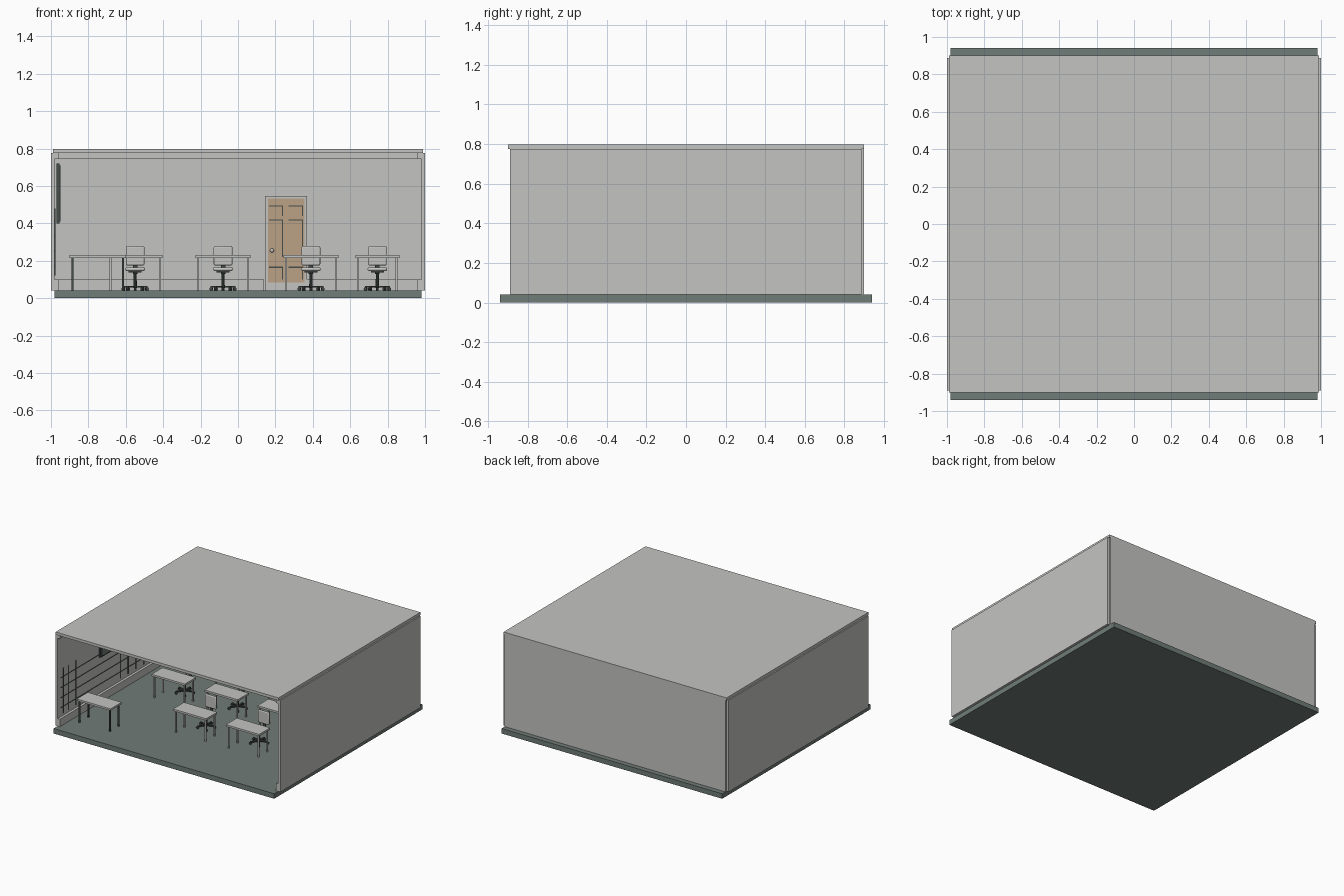
import bpy, bmesh, math
from mathutils import Matrix, Vector

if "Cube" in bpy.data.objects:
    bpy.data.objects.remove(bpy.data.objects["Cube"], do_unlink=True)


def material(name, r, g, b):
    m = bpy.data.materials.new(name)
    m.use_nodes = True
    m.diffuse_color = (r, g, b, 1)
    m.node_tree.nodes["Principled BSDF"].inputs["Base Color"].default_value = (r, g, b, 1)
    return m


PALE = material("pale grey", 0.55, 0.56, 0.54)
FLOOR = material("slate green", 0.16, 0.2, 0.185)
DARK = material("dark grey", 0.06, 0.075, 0.07)
WOOD = material("light wood", 0.5, 0.36, 0.24)


def add_box(bm, x, y, z):
    """Add a box given its (low, high) span on each axis."""
    spans = (x, y, z)
    centre = Vector([(a + b) / 2 for a, b in spans])
    size = [b - a for a, b in spans]
    mat = Matrix.Translation(centre) @ Matrix.Diagonal((*size, 1))
    bmesh.ops.create_cube(bm, size=1, matrix=mat)


def finish(name, bm, mat, bevel=0):
    mesh = bpy.data.meshes.new(name)
    bm.to_mesh(mesh)
    bm.free()
    mesh.materials.append(mat)
    ob = bpy.data.objects.new(name, mesh)
    bpy.context.collection.objects.link(ob)
    if bevel:
        mod = ob.modifiers.new("rounding", "BEVEL")
        mod.width = bevel
        mod.segments = 2
    return ob


def boxes(name, mat, *spans, bevel=0):
    bm = bmesh.new()
    for s in spans:
        add_box(bm, *s)
    return finish(name, bm, mat, bevel)


def place(parts, spots):
    """Put the first copy at the first spot and linked copies at the others."""
    for i, (x, y) in enumerate(spots):
        for p in parts:
            ob = p if i == 0 else p.copy()
            if i:
                bpy.context.collection.objects.link(ob)
            ob.location = (x, y, 0.04)


# Room shell
WALL = (0.04, 0.775)
boxes("floor", FLOOR, ((-0.98, 0.98), (-0.94, 0.94), (0, 0.04)))
boxes("roof", PALE, ((-0.99, 0.99), (-0.9, 0.9), (0.775, 0.797)))
boxes("back_wall", PALE, ((-0.98, 0.98), (0.885, 0.9), WALL))
for side, name in ((-1, "right"), (1, "left")):
    def span(a, b):
        return tuple(sorted((side * a, side * b)))
    boxes(name + "_wall", PALE, (span(0.98, 1), (-0.89, 0.887), WALL))
    boxes(name + "_trim", PALE,
          (span(0.96, 0.98), (-0.89, 0.885), (0.04, 0.1)),
          (span(0.96, 0.98), (-0.89, 0.885), (0.745, 0.775)))
boxes("back_trim", PALE,
      ((-0.96, 0.14), (0.87, 0.885), (0.04, 0.1)),
      ((0.37, 0.96), (0.87, 0.885), (0.04, 0.1)),
      ((-0.96, 0.96), (0.87, 0.885), (0.745, 0.775)))

# Board and thin bars on the right wall
boxes("board", FLOOR, ((-0.962, -0.948), (-0.37, 0.37), (0.41, 0.71)))
boxes("board_frame", DARK, ((-0.97, -0.955), (-0.38, 0.38), (0.4, 0.72)))
bars = [((-0.98, -0.976), (y, y + 0.008), (0.12, 0.48))
        for y in (-0.82, -0.76, -0.66, -0.1, 0, 0.1, 0.2, 0.3)]
bars += [((-0.98, -0.976), (-0.85, 0.32), (z, z + 0.004)) for z in (0.17, 0.25, 0.33, 0.41)]
boxes("wall_bars", DARK, *bars)

# Panelled door in the back wall
boxes("door_frame", PALE,
      ((0.145, 0.16), (0.865, 0.887), (0.04, 0.545)),
      ((0.355, 0.37), (0.865, 0.887), (0.04, 0.545)),
      ((0.16, 0.355), (0.865, 0.887), (0.533, 0.545)),
      ((0.16, 0.355), (0.87, 0.887), (0.04, 0.085)))
boxes("door", WOOD, ((0.16, 0.355), (0.873, 0.886), (0.085, 0.533)))
panels = [(x, z) for x in ((0.165, 0.241), (0.27, 0.348))
          for z in ((0.44, 0.495), (0.22, 0.42), (0.1, 0.168))]
boxes("door_grooves", DARK, *[(x, (0.871, 0.874), z) for x, z in panels])
boxes("door_panels", WOOD, *[((x[0], x[1] - 0.006), (0.869, 0.872), (z[0], z[1] - 0.006))
                             for x, z in panels])
bm = bmesh.new()
bmesh.ops.create_uvsphere(bm, u_segments=12, v_segments=8, radius=0.011)
knob = finish("door_knob", bm, PALE)
knob.location = (0.182, 0.862, 0.255)


# Desks: a top on four slim legs
def desk(name, width, depth, leg_mat):
    w, d, t = width / 2, depth / 2, 0.005
    top = boxes(name + "_top", PALE, ((-w, w), (-d, d), (0.175, 0.19)))
    legs = boxes(name + "_legs", leg_mat, *[
        ((x - t, x + t), (y - t, y + t), (0, 0.175))
        for x in (-w + 0.015, w - 0.015) for y in (-d + 0.015, d - 0.015)])
    return top, legs


columns, rows = (-0.55, -0.08, 0.39), (-0.43, -0.03, 0.37)
seats = [(x, y) for y in rows for x in columns if (x, y) != (columns[0], rows[0])]
place(desk("student_desk", 0.295, 0.14, PALE), seats)
place(desk("side_desk", 0.235, 0.14, PALE), [(0.745, -0.03)])
place(desk("teacher_desk", 0.3, 0.14, DARK), [(-0.75, -0.69)])

# Swivel chair: rounded seat and back, post, five-armed base with casters
seat = boxes("chair_seat", PALE, ((-0.052, 0.052), (-0.05, 0.05), (0.105, 0.125)), bevel=0.008)
back = boxes("chair_back", PALE, ((-0.05, 0.05), (0.052, 0.066), (0.135, 0.238)), bevel=0.007)
bm = bmesh.new()
add_box(bm, (-0.012, 0.012), (0.066, 0.072), (0.09, 0.2))
add_box(bm, (-0.012, 0.012), (-0.02, 0.072), (0.092, 0.1))
add_box(bm, (-0.035, 0.035), (-0.03, 0.03), (0.097, 0.106))
bmesh.ops.create_cone(bm, cap_ends=True, segments=10, radius1=0.01, radius2=0.008,
                      depth=0.09, matrix=Matrix.Translation((0, 0, 0.06)))
for i in range(5):
    turn = Matrix.Rotation(math.tau * i / 5 + math.pi / 2, 4, "Z")
    arm = Matrix.Translation((0.034, 0, 0.02)) @ Matrix.Diagonal((0.068, 0.012, 0.008, 1))
    bmesh.ops.create_cube(bm, size=1, matrix=turn @ arm)
    wheel = Matrix.Translation((0.066, 0, 0.009)) @ Matrix.Rotation(math.pi / 2, 4, "X")
    bmesh.ops.create_cone(bm, cap_ends=True, segments=10, radius1=0.009, radius2=0.009,
                          depth=0.014, matrix=turn @ wheel)
base = finish("chair_base", bm, DARK)
place((seat, back, base), [(x, y + 0.14) for x, y in seats + [(0.745, -0.03)]])

# Smooth the round parts, keep edges sharp
bpy.ops.object.select_all(action="DESELECT")
for ob in (knob, base, seat, back):
    ob.select_set(True)
bpy.context.view_layer.objects.active = knob
bpy.ops.object.shade_smooth_by_angle(angle=math.radians(35))
